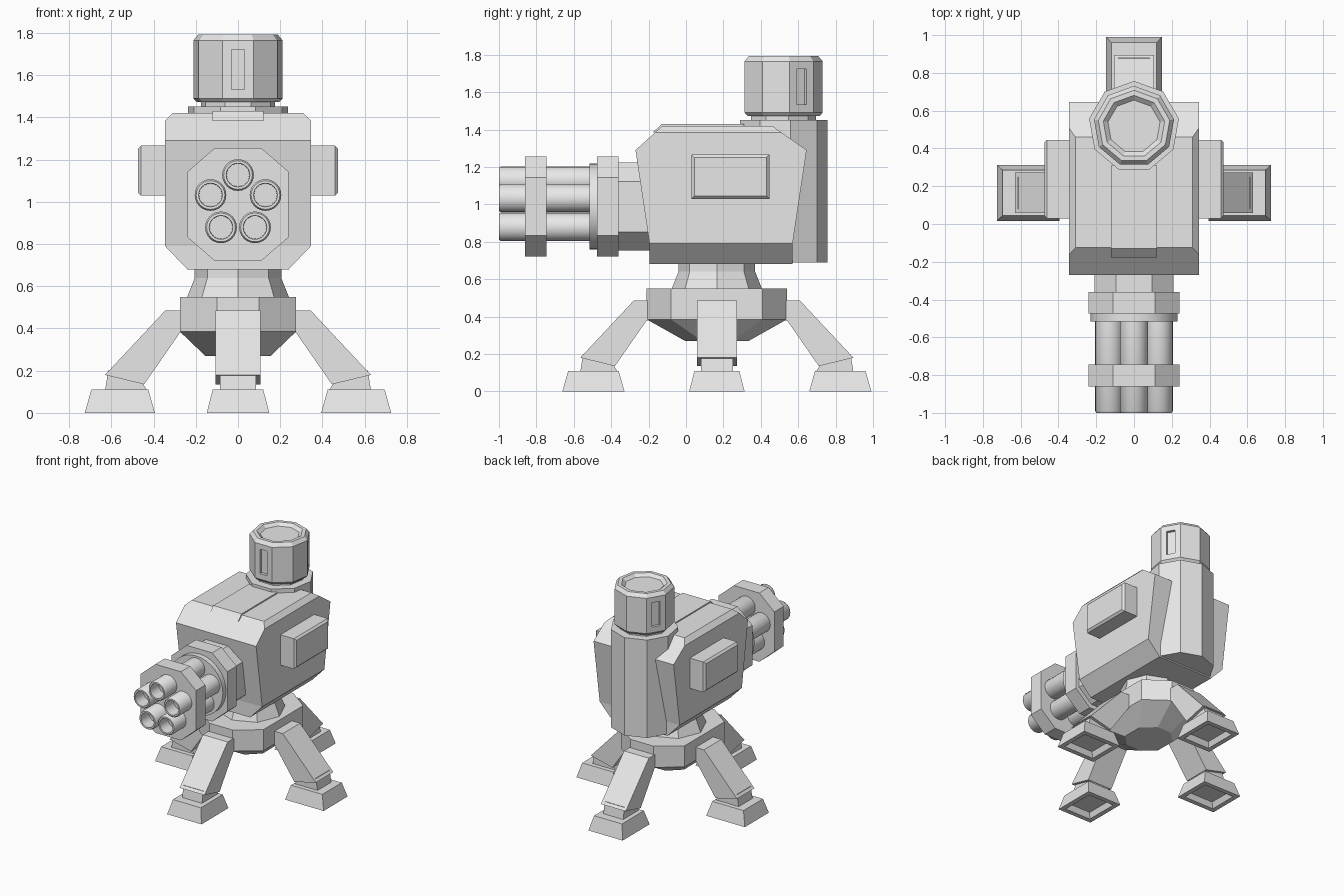
import bpy, bmesh
from math import sin, cos, pi, radians
from mathutils import Vector, Matrix

cube = bpy.data.objects.get("Cube")
if cube:
    bpy.data.objects.remove(cube)

grey = bpy.data.materials.new("light_grey")
grey.use_nodes = True
grey.diffuse_color = (0.8, 0.8, 0.8, 1)
grey.node_tree.nodes["Principled BSDF"].inputs["Base Color"].default_value = (0.8, 0.8, 0.8, 1)

# Profile planes: (u, v, w) to world, w is the extrusion direction
ALONG_X = lambda u, v, w: Vector((w, u, v))
ALONG_Y = lambda u, v, w: Vector((u, w, v))
ALONG_Z = lambda u, v, w: Vector((u, v, w))


def finish(name, bm, smooth=False):
    bmesh.ops.recalc_face_normals(bm, faces=bm.faces)
    mesh = bpy.data.meshes.new(name)
    bm.to_mesh(mesh)
    bm.free()
    mesh.materials.append(grey)
    obj = bpy.data.objects.new(name, mesh)
    bpy.context.collection.objects.link(obj)
    if smooth:
        bpy.ops.object.select_all(action="DESELECT")
        obj.select_set(True)
        bpy.context.view_layer.objects.active = obj
        bpy.ops.object.shade_smooth_by_angle(angle=radians(35))
    return obj


def loft_mesh(rings, place):
    """Skin a list of (outline, level) rings and cap both ends."""
    bm = bmesh.new()
    loops = [[bm.verts.new(place(u, v, w)) for u, v in pts] for pts, w in rings]
    n = len(loops[0])
    for a, b in zip(loops, loops[1:]):
        for i in range(n):
            j = (i + 1) % n
            bm.faces.new((a[i], a[j], b[j], b[i]))
    bm.faces.new(loops[0])
    bm.faces.new(loops[-1])
    return bm


def loft(name, rings, place, smooth=False):
    return finish(name, loft_mesh(rings, place), smooth)


def prism(name, pts, place, a, b):
    return loft(name, [(pts, a), (pts, b)], place)


def ngon(n, r, cu=0, cv=0, start=0):
    return [(cu + r * sin(start + 2 * pi * i / n), cv + r * cos(start + 2 * pi * i / n))
            for i in range(n)]


def rect(u, v, cu=0, cv=0):
    return [(cu - u, cv - v), (cu + u, cv - v), (cu + u, cv + v), (cu - u, cv + v)]


def octagon(u, v, iu, iv, cu=0, cv=0):
    """Box outline u by v whose flats end at iu and iv."""
    pts = [(iu, v), (u, iv), (u, -iv), (iu, -v), (-iu, -v), (-u, -iv), (-u, iv), (-iu, v)]
    return [(cu + a, cv + b) for a, b in pts]


BASE_Y, TOWER_Y, GUN_Z = 0.165, 0.516, 0.9875

# Base: faceted disc with tapered underside, and turning neck
disc = octagon(0.275, 0.375, 0.1, 0.245, 0, BASE_Y)
loft("base_disc", [(octagon(0.155, 0.17, 0.06, 0.08, 0, BASE_Y), 0.27),
                   (disc, 0.385), (disc, 0.55)], ALONG_Z)
loft("turning_neck", [(ngon(8, r, 0, BASE_Y), z) for r, z in
                      ((0.245, 0.54), (0.205, 0.64), (0.205, 0.70))], ALONG_Z)

# Legs: outline in (distance outwards, height), turned to four sides
thigh = [(0.2, 0.485), (0.345, 0.485), (0.63, 0.18), (0.445, 0.135), (0.275, 0.38), (0.2, 0.38)]
ankle = [(0.615, 0.2), (0.46, 0.2), (0.455, 0.145), (0.43, 0.105), (0.63, 0.105)]
for label, turn, out in (("left", 0, 0), ("back", 1, 0.1), ("right", 2, 0), ("front", 3, 0.1)):
    spin = Matrix.Rotation(turn * pi / 2, 3, "Z")
    home = Vector((0, BASE_Y, 0))
    side = lambda u, v, w: spin @ Vector((u + out, w, v)) + home
    flat = lambda u, v, w: spin @ Vector((u + out, v, w)) + home
    prism(label + "_leg", thigh, side, -0.107, 0.107)
    prism(label + "_ankle", ankle, side, -0.085, 0.085)
    loft(label + "_foot", [(rect(0.11, 0.095, 0.56), 0.04), (rect(0.13, 0.112, 0.56), 0),
                           (rect(0.166, 0.148, 0.56), 0), (rect(0.135, 0.12, 0.56), 0.11)], flat)

# Body: side profile extruded, then edges planed off on both sides
profile = [(-0.195, 0.68), (0.57, 0.68), (0.57, 0.79), (0.645, 1.29),
           (0.46, 1.42), (-0.125, 1.42), (-0.27, 1.29), (-0.195, 0.79)]
body = loft_mesh([(profile, -0.345), (profile, 0.345)], ALONG_X)
for s in (-1, 1):
    for point, normal in (((s * 0.345, 0, 1.385), (s, 0, 1)),
                          ((s * 0.345, 0, 0.79), (s * 0.11, 0, -0.105))):
        cut = bmesh.ops.bisect_plane(body, geom=body.verts[:] + body.edges[:] + body.faces[:],
                                     plane_co=point, plane_no=Vector(normal).normalized(),
                                     clear_outer=True)
        edges = [e for e in cut["geom_cut"] if isinstance(e, bmesh.types.BMEdge)]
        bmesh.ops.holes_fill(body, edges=edges)
finish("body", body)

# Roof plate bending over the front slope
prism("roof_plate", [(-0.178, 1.383), (-0.13, 1.43), (0.31, 1.43), (0.31, 1.4), (-0.12, 1.4)],
      ALONG_X, -0.122, 0.122)

# Side boxes with bevelled outer edges
for label, s in (("left", 1), ("right", -1)):
    big, small = (rect(u, v, 0.2375, 1.148) for u, v in ((0.208, 0.118), (0.193, 0.103)))
    loft(label + "_side_box", [(big, s * 0.33), (big, s * 0.46), (small, s * 0.475)], ALONG_X)

# Rear column and the drum on top
nine = lambda r: ngon(9, r, 0, TOWER_Y)
prism("rear_column", nine(0.241), ALONG_Z, 0.69, 1.452)
prism("drum_neck", nine(0.178), ALONG_Z, 1.44, 1.49)
drum = loft("drum", [(nine(r), z) for r, z in
                     ((0.198, 1.472), (0.215, 1.49), (0.215, 1.765), (0.192, 1.792),
                      (0.165, 1.792), (0.14, 1.77))], ALONG_Z)

# Three slots sunk into the drum wall
for i in range(3):
    spin = Matrix.Rotation(i * 2 * pi / 3, 3, "Z")
    place = lambda u, v, w: spin @ Vector((u, w, v)) + Vector((0, TOWER_Y, 0))
    cutter = prism("slot_cutter", rect(0.031, 0.095, 0, 1.628), place, -0.18, -0.26)
    cutter.hide_render = True
    mod = drum.modifiers.new("slot", "BOOLEAN")
    mod.operation, mod.solver, mod.object = "DIFFERENCE", "EXACT", cutter
    bpy.context.view_layer.objects.active = drum
    bpy.ops.object.modifier_apply(modifier=mod.name)
    bpy.data.objects.remove(cutter)

# Gun mount, clamps and hub
clamp = octagon(0.24, 0.2675, 0.11, 0.155, 0, GUN_Z)
prism("gun_collar", octagon(0.21, 0.235, 0.095, 0.135, 0, GUN_Z), ALONG_Y, -0.37, -0.15)
prism("rear_clamp", clamp, ALONG_Y, -0.475, -0.36)
prism("front_clamp", clamp, ALONG_Y, -0.86, -0.745)
loft("gun_hub", [(ngon(32, 0.23, 0, GUN_Z), y) for y in (-0.515, -0.47)], ALONG_Y, True)

# Five hollow barrels
for i in range(5):
    a = i * 2 * pi / 5
    ring = lambda r: ngon(24, r, 0.137 * sin(a), 0.99 + 0.137 * cos(a))
    loft("barrel_%d" % (i + 1), [(ring(r), y) for r, y in
                                 ((0.075, -0.5), (0.075, -0.99), (0.068, -1.0),
                                  (0.056, -1.0), (0.054, -0.9))], ALONG_Y, True)
